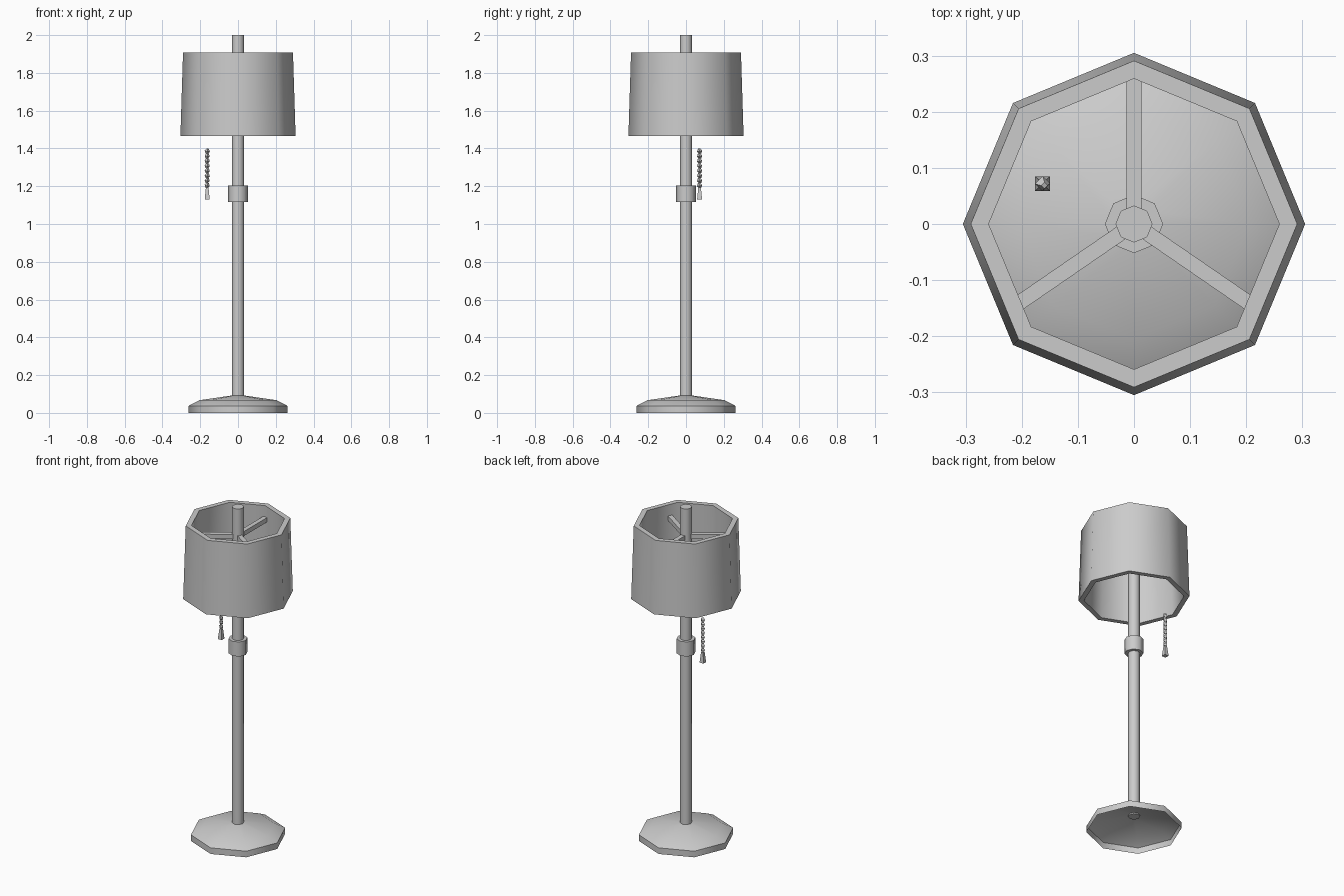
import bpy, bmesh, math
from mathutils import Matrix, Vector

if "Cube" in bpy.data.objects:
    bpy.data.objects.remove(bpy.data.objects["Cube"])


def finish(name, bm, smooth=True, outward=True):
    if outward:
        bmesh.ops.recalc_face_normals(bm, faces=bm.faces)
    mesh = bpy.data.meshes.new(name)
    bm.to_mesh(mesh)
    bm.free()
    ob = bpy.data.objects.new(name, mesh)
    bpy.context.collection.objects.link(ob)
    if smooth:
        bpy.ops.object.select_all(action='DESELECT')
        ob.select_set(True)
        bpy.context.view_layer.objects.active = ob
        bpy.ops.object.shade_smooth_by_angle(angle=math.radians(50))
    return ob


def lathe(name, profile, sides=8, closed=False, caps=False, outward=True):
    """Turn a (radius, z) profile, listed bottom to top, round the z axis."""
    bm = bmesh.new()
    rings = []
    for r, z in profile:
        rings.append([bm.verts.new((r * math.cos(2 * math.pi * i / sides),
                                    r * math.sin(2 * math.pi * i / sides), z))
                      for i in range(sides)])
    pairs = list(zip(rings, rings[1:]))
    if closed:
        pairs.append((rings[-1], rings[0]))
    for a, b in pairs:
        for i in range(sides):
            j = (i + 1) % sides
            bm.faces.new((a[i], a[j], b[j], b[i]))
    if caps:
        bm.faces.new(rings[0][::-1])
        bm.faces.new(rings[-1])
    return finish(name, bm, outward=outward)


# Base: hollow shallow dome, open underneath
lathe("base", [(0.262, 0), (0.262, 0.037), (0.205, 0.067), (0.033, 0.092)],
      outward=False)

# Pole and height collar
lathe("pole", [(0.033, 0.085), (0.033, 2.0)], caps=True)
lathe("collar", [(0.033, 1.117), (0.052, 1.117), (0.052, 1.205), (0.033, 1.205)],
      closed=True)

# Shade: thick tapered octagonal ring
lathe("shade", [(0.275, 1.465), (0.305, 1.465), (0.291, 1.907), (0.259, 1.907)],
      closed=True)

# Three spokes holding the shade
for n, angle in enumerate((90, 214.5, -34.5)):
    bm = bmesh.new()
    bmesh.ops.create_cube(bm, size=1, matrix=(
        Matrix.Rotation(math.radians(angle), 4, 'Z')
        @ Matrix.Translation((0.14, 0, 1.825))
        @ Matrix.Diagonal((0.245, 0.027, 0.027, 1))))
    finish(f"shade_spoke_{n + 1}", bm, smooth=False)

# Pull chain: tilted four-sided beads
cx, cy = -0.163, 0.072
bm = bmesh.new()
beads = 8
for i in range(beads):
    z = 1.204 + i * 0.026
    base = (Matrix.Translation((cx, cy, z))
            @ Matrix.Rotation(math.radians(20), 4, Vector((1, 1, 0))))
    for end in (1, -1):
        bmesh.ops.create_cone(
            bm, segments=4, cap_ends=True, radius1=0.014, radius2=0.006, depth=0.014,
            matrix=base @ Matrix.Rotation(0 if end > 0 else math.pi, 4, 'X')
            @ Matrix.Translation((0, 0, 0.007)))
finish("pull_chain", bm, smooth=False)

# Pull handle: small square taper
bm = bmesh.new()
bmesh.ops.create_cone(
    bm, segments=4, cap_ends=True, radius1=0.0185, radius2=0.010, depth=0.062,
    matrix=Matrix.Translation((cx, cy, 1.161))
    @ Matrix.Rotation(math.pi / 4, 4, 'Z'))
finish("pull_handle", bm, smooth=False)
